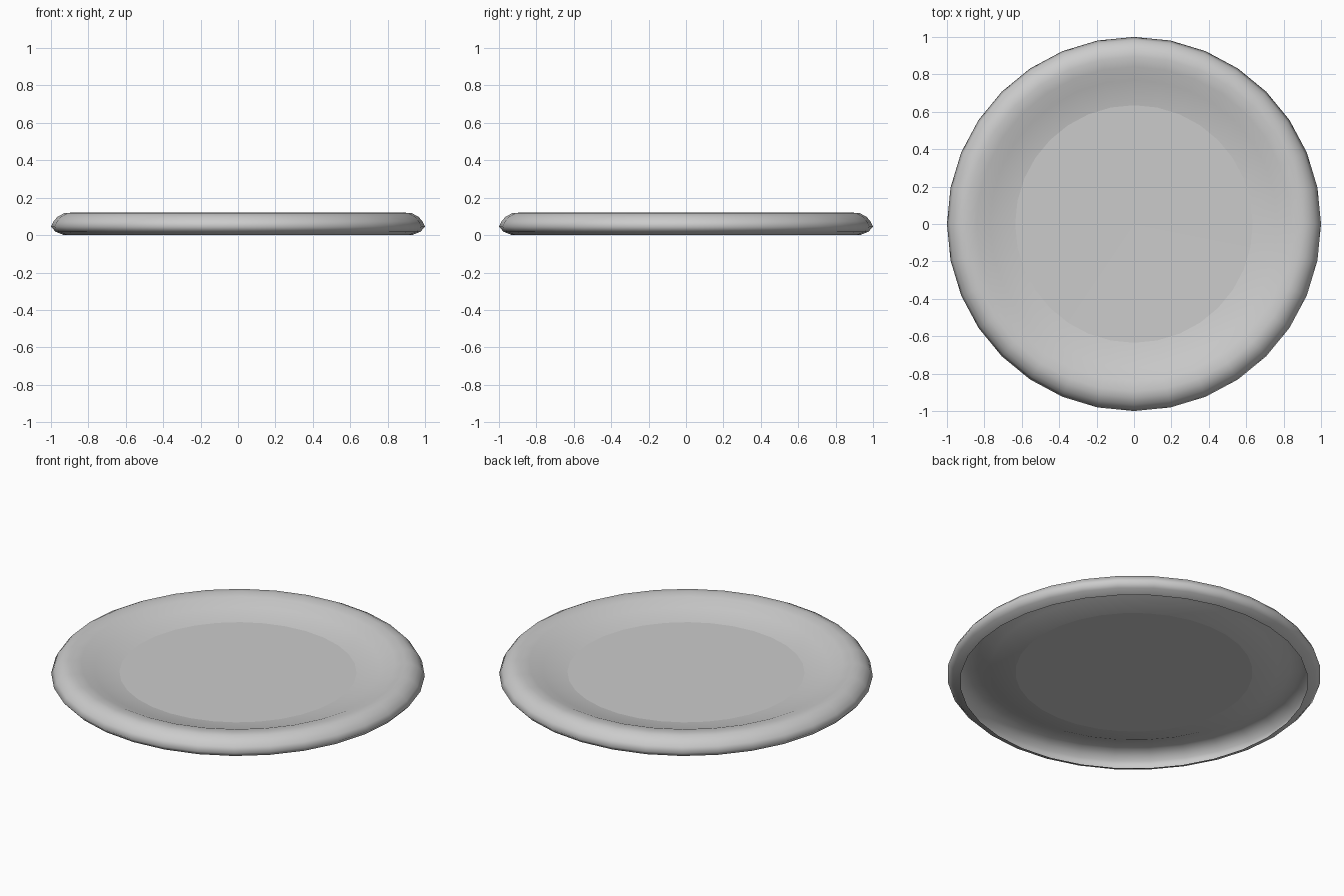
import bpy, bmesh, math

if "Cube" in bpy.data.objects:
    bpy.data.objects.remove(bpy.data.objects["Cube"])

SIDES = 32
# (radius, height) from the middle outwards, over the rim and under the lip
PROFILE = [(0.635, 0.058), (0.77, 0.083), (0.84, 0.113), (0.895, 0.12),
           (0.93, 0.117), (0.965, 0.098), (0.985, 0.075), (1.0, 0.045),
           (0.975, 0.018), (0.93, 0.0)]

# Thin flying disc: a lathed open shell
bm = bmesh.new()
rings = [[bm.verts.new((r * math.cos(2 * math.pi * i / SIDES),
                        r * math.sin(2 * math.pi * i / SIDES), z))
          for i in range(SIDES)] for r, z in PROFILE]
centre = bm.verts.new((0, 0, 0.056))
for i in range(SIDES):
    j = (i + 1) % SIDES
    bm.faces.new((centre, rings[0][i], rings[0][j]))
    for a, b in zip(rings, rings[1:]):
        bm.faces.new((a[i], b[i], b[j], a[j]))

mesh = bpy.data.meshes.new("flying_disc")
bm.to_mesh(mesh)
bm.free()
disc = bpy.data.objects.new("flying_disc", mesh)
bpy.context.collection.objects.link(disc)

# Soft rim, crisp edge around the flat middle
for p in mesh.polygons:
    p.use_smooth = p.center.xy.length > 0.64
